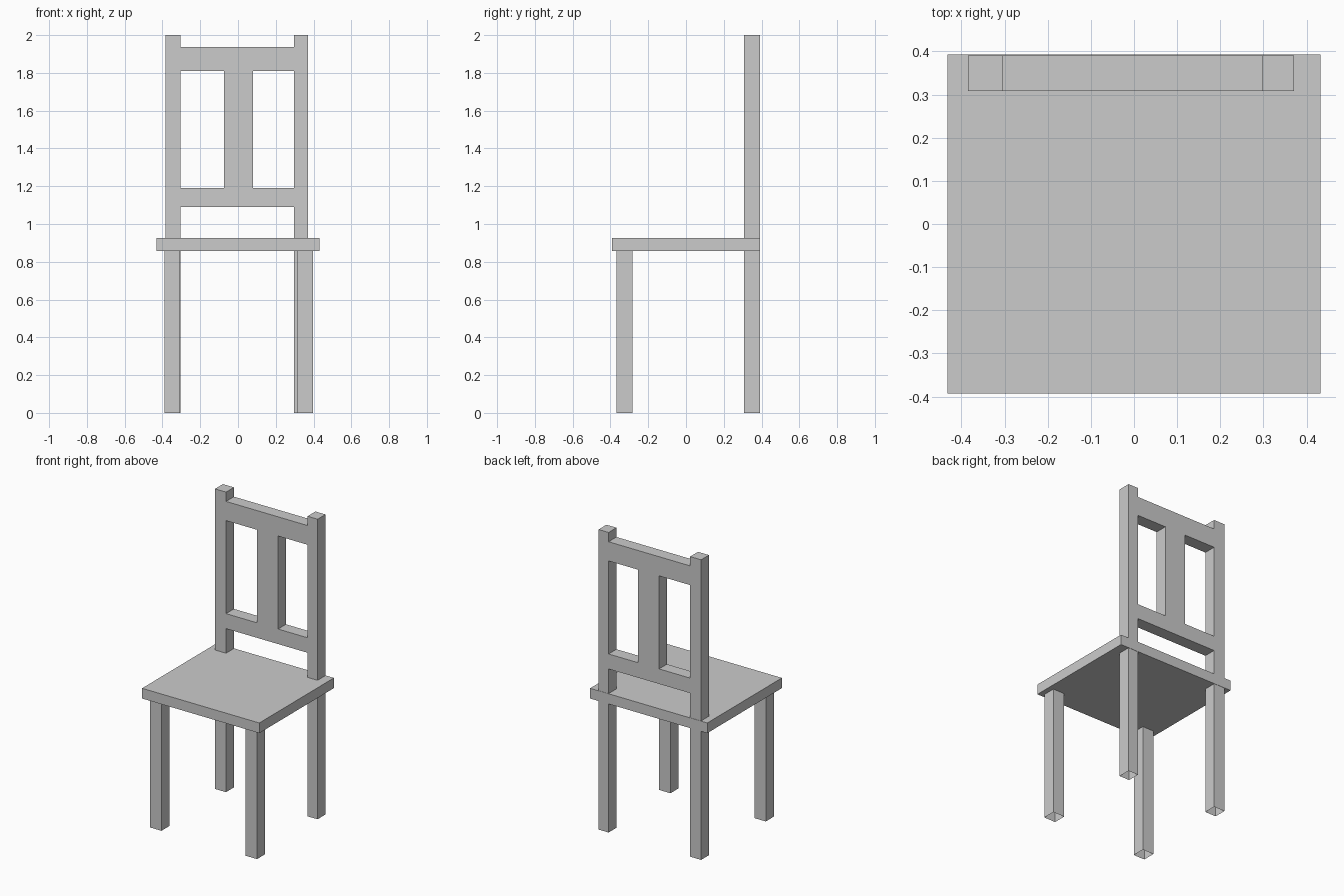
import bpy, bmesh
from mathutils import Vector

if "Cube" in bpy.data.objects:
    bpy.data.objects.remove(bpy.data.objects["Cube"])


def finish(name, bm):
    bmesh.ops.recalc_face_normals(bm, faces=bm.faces)
    mesh = bpy.data.meshes.new(name)
    bm.to_mesh(mesh)
    bm.free()
    obj = bpy.data.objects.new(name, mesh)
    bpy.context.collection.objects.link(obj)
    return obj


def open_bottom(bm):
    feet = [f for f in bm.faces if all(v.co.z < 1e-4 for v in f.verts)]
    bmesh.ops.delete(bm, geom=feet, context='FACES')


def box(name, lo, hi, hollow_foot=False):
    lo, hi = Vector(lo), Vector(hi)
    bm = bmesh.new()
    bmesh.ops.create_cube(bm, size=1)
    for v in bm.verts:
        v.co = (lo + hi) / 2 + v.co * (hi - lo)
    bmesh.ops.recalc_face_normals(bm, faces=bm.faces)
    if hollow_foot:
        open_bottom(bm)
    return finish(name, bm)


# Seat board
box("seat", (-0.432, -0.393, 0.858), (0.432, 0.393, 0.926))

# Front legs, open underneath
for side, x0, x1 in (("left", -0.39, -0.307), ("right", 0.313, 0.398)):
    box("front_leg_" + side, (x0, -0.368, 0), (x1, -0.283, 0.86), True)

# Back frame: posts, two rails and a splat as one flush extruded panel
xs = [-0.385, -0.304, -0.075, 0.08, 0.297, 0.371]
zs = [0, 1.09, 1.19, 1.81, 1.938, 2.0]
rows = ["#...#", "#####", "#.#.#", "#####", "#...#"]  # bottom to top
y_front, y_back = 0.308, 0.391

bm = bmesh.new()
for j, row in enumerate(rows):
    for i, cell in enumerate(row):
        if cell == "#":
            corners = [(xs[i], zs[j]), (xs[i + 1], zs[j]),
                       (xs[i + 1], zs[j + 1]), (xs[i], zs[j + 1])]
            bm.faces.new([bm.verts.new((x, y_front, z)) for x, z in corners])
bmesh.ops.remove_doubles(bm, verts=bm.verts, dist=1e-4)
front = bm.faces[:]
ext = bmesh.ops.extrude_face_region(bm, geom=front, use_keep_orig=True)
moved = [g for g in ext["geom"] if isinstance(g, bmesh.types.BMVert)]
bmesh.ops.translate(bm, verts=moved, vec=(0, y_back - y_front, 0))
bmesh.ops.recalc_face_normals(bm, faces=bm.faces)
open_bottom(bm)
finish("back_frame", bm)
